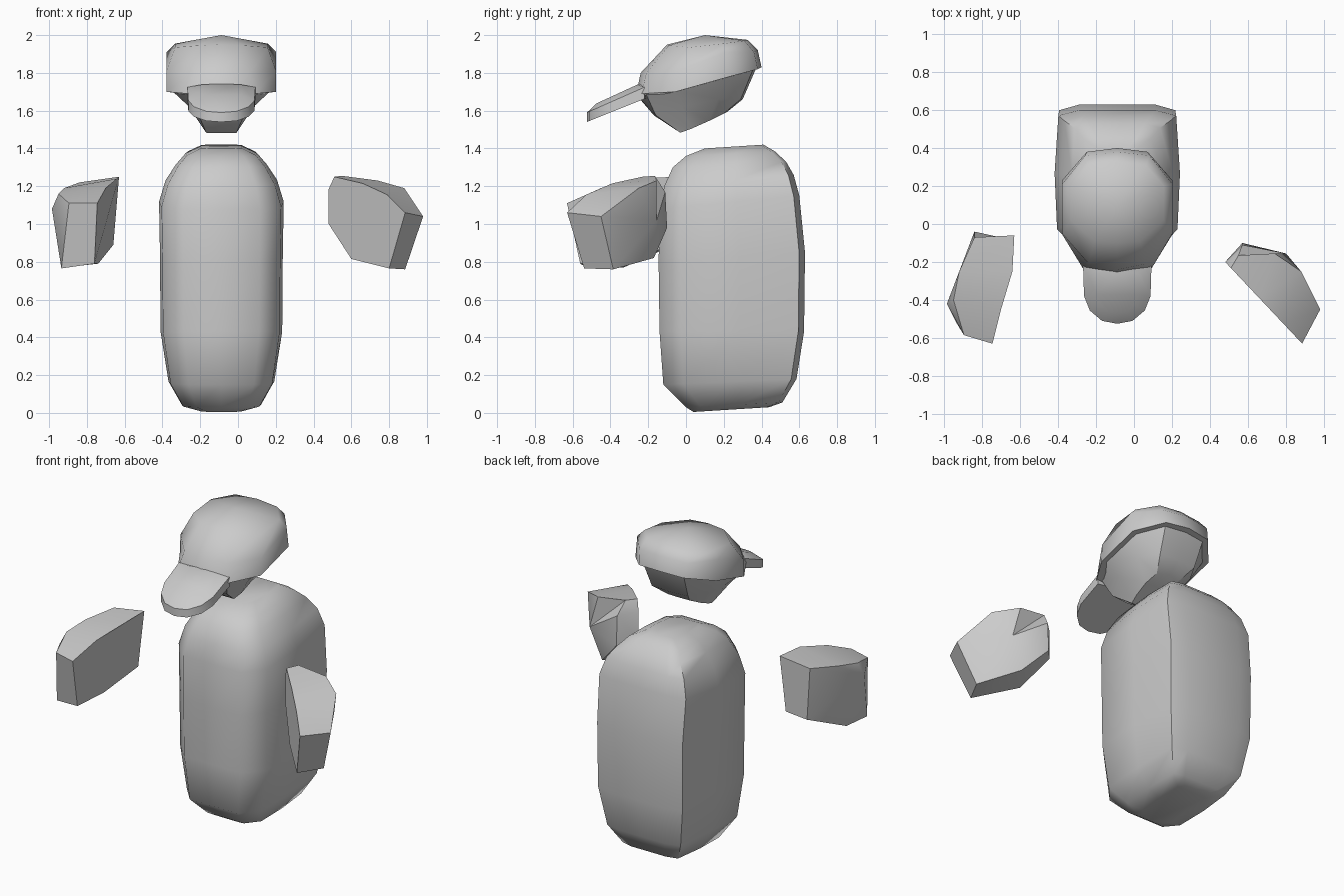
import bpy, bmesh, math

grey = bpy.data.materials.new("plain_grey")
grey.diffuse_color = (0.6, 0.6, 0.6, 1)
CX = -0.088  # centre line of body and head


def full_ring(half):
    """Mirror a half outline (x >= 0) across the centre line."""
    other = [(-x, y, z) for x, y, z in reversed(half) if x > 1e-4]
    return [(x + CX, y, z) for x, y, z in list(half) + other]


def loft(name, rings, tip=None, angle=40):
    """Skin closed rings; cap both ends, the last one optionally to a tip."""
    bm = bmesh.new()
    loops = [[bm.verts.new(p) for p in r] for r in rings]
    n = len(loops[0])
    for a, b in zip(loops, loops[1:]):
        for i in range(n):
            j = (i + 1) % n
            bm.faces.new((a[i], a[j], b[j], b[i]))
    bm.faces.new(loops[0][::-1])
    if tip:
        t = bm.verts.new(tip)
        for i in range(n):
            bm.faces.new((loops[-1][i], loops[-1][(i + 1) % n], t))
    else:
        bm.faces.new(loops[-1])
    bmesh.ops.recalc_face_normals(bm, faces=bm.faces)
    me = bpy.data.meshes.new(name)
    bm.to_mesh(me)
    bm.free()
    me.materials.append(grey)
    ob = bpy.data.objects.new(name, me)
    bpy.context.collection.objects.link(ob)
    bpy.ops.object.select_all(action='DESELECT')
    ob.select_set(True)
    bpy.context.view_layer.objects.active = ob
    bpy.ops.object.shade_smooth_by_angle(angle=math.radians(angle))
    return ob


# Body: half width, front y, front z, back y, back z for each level
levels = [(.115, .04, .005, .44, .03), (.21, .00, .03, .51, .055),
          (.28, -.12, .15, .585, .18), (.322, -.14, .43, .625, .43),
          (.325, -.145, .80, .63, .85), (.33, -.14, 1.08, .60, 1.15),
          (.295, -.115, 1.20, .57, 1.26), (.24, -.07, 1.30, .53, 1.33),
          (.19, 0, 1.36, .47, 1.385), (.11, .10, 1.40, .41, 1.42)]
section = [(0, 0), (.62, 0), (.96, .15), (1, .55), (.94, .96), (.6, 1), (0, 1)]
body = [full_ring([(u * w, yf + t * (yb - yf), zf + t * (zb - zf)) for u, t in section])
        for w, yf, zf, yb, zb in levels]
loft("body", body, angle=55)

# Cap crown: rim, wall and shoulder rings up to a top point
rim = [(0, -.27, 1.66), (.18, -.235, 1.69), (.29, -.055, 1.70),
       (.29, .23, 1.78), (.16, .38, 1.82), (0, .40, 1.83)]
wall = [(0, -.24, 1.80), (.15, -.21, 1.80), (.29, -.05, 1.81),
        (.29, .21, 1.91), (.17, .36, 1.91), (0, .38, 1.92)]
shoulder = [(0, -.10, 1.95), (.12, -.09, 1.945), (.245, .02, 1.935),
            (.245, .20, 1.955), (.15, .31, 1.97), (0, .325, 1.975)]
loft("cap_crown", [full_ring(r) for r in (rim, wall, shoulder)], (CX, .1, 2), 50)

# Cap visor: rounded tongue with a sloping top and underside
tongue = [(0, -.525), (.08, -.51), (.145, -.455), (.175, -.38), (.18, -.22), (0, -.20)]
under = [(x, y, 1.54 + .40 * (y + .525)) for x, y in tongue]
upper = [(x, y, 1.59 + .44 * (y + .525)) for x, y in tongue]
middle = [(x * .6, -.35 + (y + .35) * .7, 1.615 + .46 * ((y + .35) * .7 + .175))
          for x, y in tongue]
loft("cap_visor", [full_ring(r) for r in (under, upper, middle)], angle=45)

# Head: bowl under the cap, sloping down to a narrow chin
brow = [(x * .9, .06 + (y - .06) * .93, z + .005) for x, y, z in rim]
cheek = [(0, -.17, 1.575), (.12, -.16, 1.575), (.17, -.02, 1.62),
         (.20, .17, 1.66), (.13, .29, 1.66), (0, .30, 1.66)]
chin = [(0, -.03, 1.483), (.08, -.03, 1.483), (.095, .03, 1.505),
        (.10, .12, 1.545), (.08, .20, 1.585), (0, .22, 1.595)]
loft("head", [full_ring(r) for r in (brow, cheek, chin)], angle=30)

# Right arm: flat inner side, bulging outer side
flat = [(.48, 1.185), (.51, 1.25), (.66, 1.215), (.79, 1.155),
        (.885, 1.06), (.80, .765), (.60, .815), (.48, 1.0)]
inner = [(x, -.2 - (x - .48) * 1.06, z) for x, z in flat]
outer = [(.57, -.11, 1.17), (.55, -.165, 1.255), (.74, -.155, 1.23), (.88, -.25, 1.19),
         (.98, -.45, 1.04), (.885, -.385, .76), (.72, -.17, .82), (.57, -.10, .98)]
loft("right_arm", [inner, outer], (.80, -.155, 1.02), 35)

# Left arm: same build, turned further forward
inner = [(-.63, -.06, 1.25), (-.64, -.25, 1.24), (-.70, -.45, 1.19), (-.745, -.63, 1.11),
         (-.76, -.56, .79), (-.74, -.32, .79), (-.66, -.08, .89)]
outer = [(-.84, -.07, 1.22), (-.92, -.25, 1.19), (-.95, -.40, 1.16), (-.895, -.585, 1.11),
         (-.935, -.52, .765), (-.92, -.33, .77), (-.84, -.04, .90)]
loft("left_arm", [inner, outer], (-.985, -.42, 1.08), 35)
